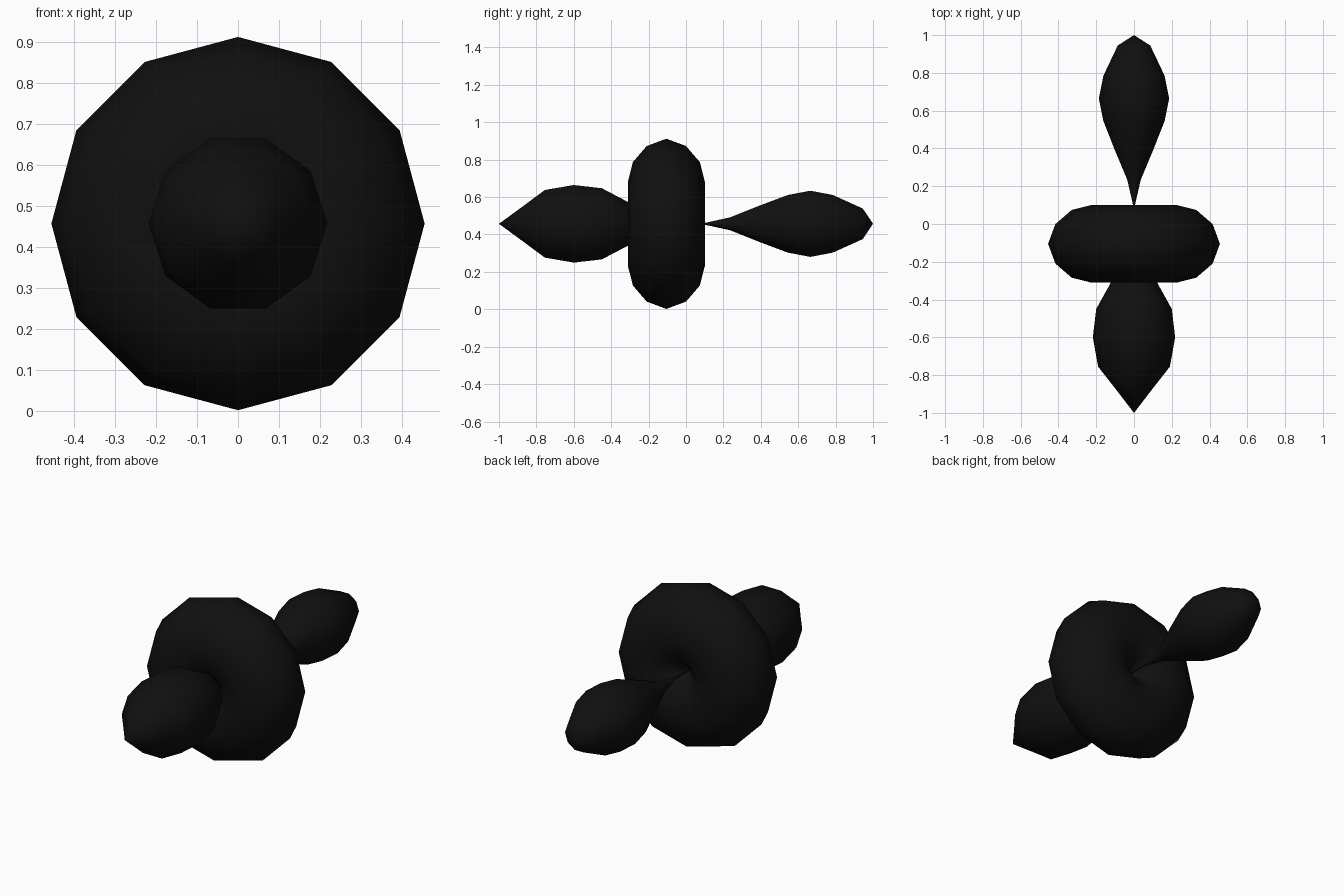
import bpy
import bmesh
from math import cos, sin, tau

cube = bpy.data.objects.get("Cube")
if cube:
    bpy.data.objects.remove(cube, do_unlink=True)

AXIS_Z = 0.457
BODY_Y = -0.105

shell = bpy.data.materials.new("matte_black")
shell.use_nodes = True
shell.diffuse_color = (0.005, 0.005, 0.005, 1)
shell.node_tree.nodes["Principled BSDF"].inputs["Base Color"].default_value = shell.diffuse_color


def lathe(name, profile, sides):
    """Turn a (y, radius) profile around the long axis of the body."""
    bm = bmesh.new()
    rings = []
    for y, r in profile:
        if r == 0:
            rings.append([bm.verts.new((0, y, AXIS_Z))] * sides)
        else:
            rings.append([bm.verts.new((r * cos(tau * i / sides), y,
                                        AXIS_Z + r * sin(tau * i / sides)))
                          for i in range(sides)])
    for a, b in zip(rings, rings[1:]):
        for i in range(sides):
            j = (i + 1) % sides
            corners = list(dict.fromkeys((a[i], a[j], b[j], b[i])))
            bm.faces.new(corners)
    bmesh.ops.remove_doubles(bm, verts=bm.verts, dist=0.0001)
    bmesh.ops.recalc_face_normals(bm, faces=bm.faces)
    mesh = bpy.data.meshes.new(name)
    bm.to_mesh(mesh)
    bm.free()
    mesh.materials.append(shell)
    mesh.shade_smooth()
    obj = bpy.data.objects.new(name, mesh)
    bpy.context.collection.objects.link(obj)
    return obj


# Pointed head
lathe("head", [(-1, 0), (-0.87, 0.1), (-0.755, 0.19), (-0.6, 0.218),
               (-0.45, 0.2), (-0.3, 0.117), (-0.2, 0)], 10)

# Ring-shaped thorax, dimpled at both ends, mirrored front to back
half = [(0, 0), (0.103, 0.034), (0.179, 0.115), (0.206, 0.224),
        (0.179, 0.33), (0.105, 0.416)]
back = [(BODY_Y + d, r) for d, r in half]
front = [(BODY_Y - d, r) for d, r in reversed(half)]
lathe("thorax", back + [(BODY_Y, 0.455)] + front, 12)

# Teardrop abdomen with a thin waist running into the thorax
lathe("abdomen", [(-0.1, 0), (0.1, 0.005), (0.235, 0.036), (0.395, 0.103),
                  (0.545, 0.162), (0.665, 0.186), (0.785, 0.162),
                  (0.945, 0.086), (1, 0)], 10)
